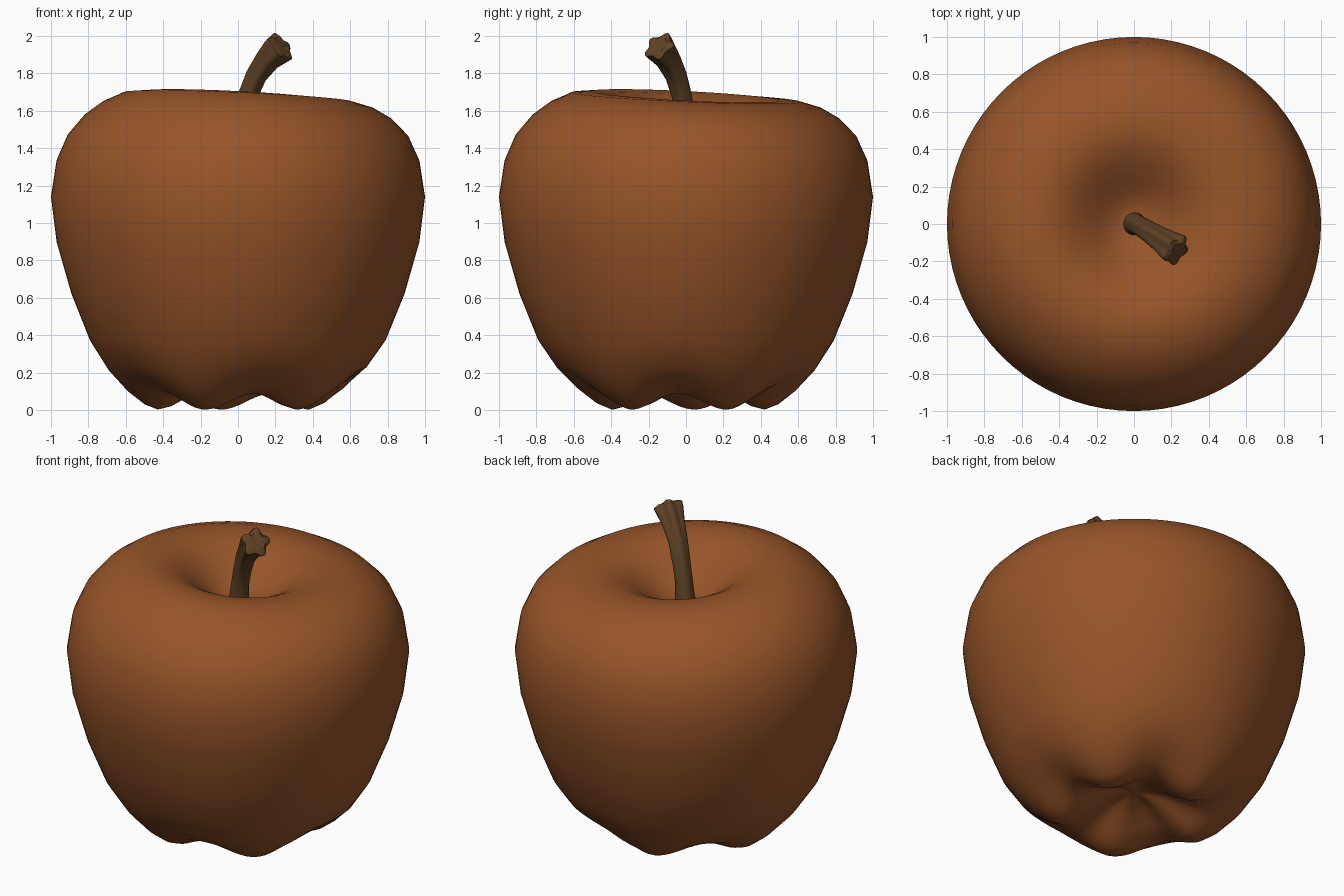
import bpy
import math
from mathutils import Vector

if "Cube" in bpy.data.objects:
    bpy.data.objects.remove(bpy.data.objects["Cube"])


def material(name, color):
    m = bpy.data.materials.new(name)
    m.diffuse_color = (*color, 1)
    m.use_nodes = True
    m.node_tree.nodes["Principled BSDF"].inputs["Base Color"].default_value = m.diffuse_color
    return m


def loft(name, rings, start, end, mat):
    """Skin a list of equal rings and close both ends with a fan."""
    n = len(rings[0])
    verts = [p for r in rings for p in r] + [start, end]
    a, b = len(verts) - 2, len(verts) - 1
    last = (len(rings) - 1) * n
    faces = []
    for j in range(n):
        k = (j + 1) % n
        faces.append((a, k, j))
        faces.append((b, last + j, last + k))
        for i in range(len(rings) - 1):
            faces.append((i * n + j, i * n + k, (i + 1) * n + k, (i + 1) * n + j))
    mesh = bpy.data.meshes.new(name)
    mesh.from_pydata(verts, [], faces)
    mesh.materials.append(mat)
    ob = bpy.data.objects.new(name, mesh)
    bpy.context.collection.objects.link(ob)
    mesh.shade_smooth()
    return ob


skin = material("russet brown skin", (0.31, 0.09, 0.022))
bark = material("dark brown stem", (0.115, 0.055, 0.019))

# Apple body: (radius, height, bottom lobe depth, rim tilt), bottom to top
profile = [
    (0.08, 0.17, 0.01, 0), (0.18, 0.13, 0.03, 0), (0.28, 0.065, 0.05, 0),
    (0.36, 0.02, 0.07, 0), (0.43, 0.003, 0.085, 0), (0.50, 0.03, 0.085, 0),
    (0.59, 0.10, 0.06, 0), (0.69, 0.21, 0.025, 0), (0.79, 0.37, 0.005, 0),
    (0.89, 0.62, 0, 0), (0.97, 0.90, 0, 0), (1.00, 1.14, 0, 0),
    (0.97, 1.335, 0, 0.05), (0.91, 1.47, 0, 0.15), (0.82, 1.57, 0, 0.4),
    (0.72, 1.635, 0, 0.7), (0.61, 1.674, 0, 1), (0.50, 1.680, 0, 1),
    (0.41, 1.662, 0, 1), (0.33, 1.622, 0, 0.9), (0.25, 1.565, 0, 0.7),
    (0.17, 1.505, 0, 0.4), (0.10, 1.465, 0, 0.1), (0.06, 1.46, 0, 0),
]
N = 80
rings = []
for r, z, lobe, tilt in profile:
    ring = []
    for j in range(N):
        t = 2 * math.pi * j / N
        groove = lobe * (1 - math.cos(5 * (t - math.radians(30)))) / 2
        rim = 0.036 * tilt * math.cos(t - math.radians(225))
        ring.append((r * math.cos(t), r * math.sin(t), z + groove + rim))
    rings.append(ring)
loft("apple_body", rings, (0, 0, 0.18), (0, 0, 1.46), skin)

# Stem: (x, y, z, radius, ridge strength) along a leaning curve
path = [
    (0, 0, 1.42, 0.065, 0), (0.008, 0, 1.48, 0.058, 0), (0.02, -0.007, 1.57, 0.052, 0.02),
    (0.05, -0.022, 1.68, 0.053, 0.04), (0.095, -0.052, 1.79, 0.056, 0.07),
    (0.155, -0.092, 1.875, 0.064, 0.10), (0.205, -0.128, 1.925, 0.076, 0.14),
    (0.228, -0.143, 1.945, 0.078, 0.17), (0.236, -0.149, 1.952, 0.058, 0.17),
]
M = 30
pts = [Vector(p[:3]) for p in path]
rings = []
for i, (x, y, z, r, ridge) in enumerate(path):
    d = (pts[min(i + 1, len(pts) - 1)] - pts[max(i - 1, 0)]).normalized()
    u = Vector((0, 1, 0)).cross(d).normalized()
    v = d.cross(u)
    ring = []
    for j in range(M):
        t = 2 * math.pi * j / M
        rr = r * (1 + ridge * math.cos(5 * t))
        ring.append(pts[i] + u * (rr * math.cos(t)) + v * (rr * math.sin(t)))
    rings.append(ring)
stem = loft("stem", rings, (0, 0, 1.42), (0.228, -0.143, 1.945), bark)
bpy.context.view_layer.objects.active = stem
stem.select_set(True)
bpy.ops.object.shade_smooth_by_angle(angle=math.radians(50))
